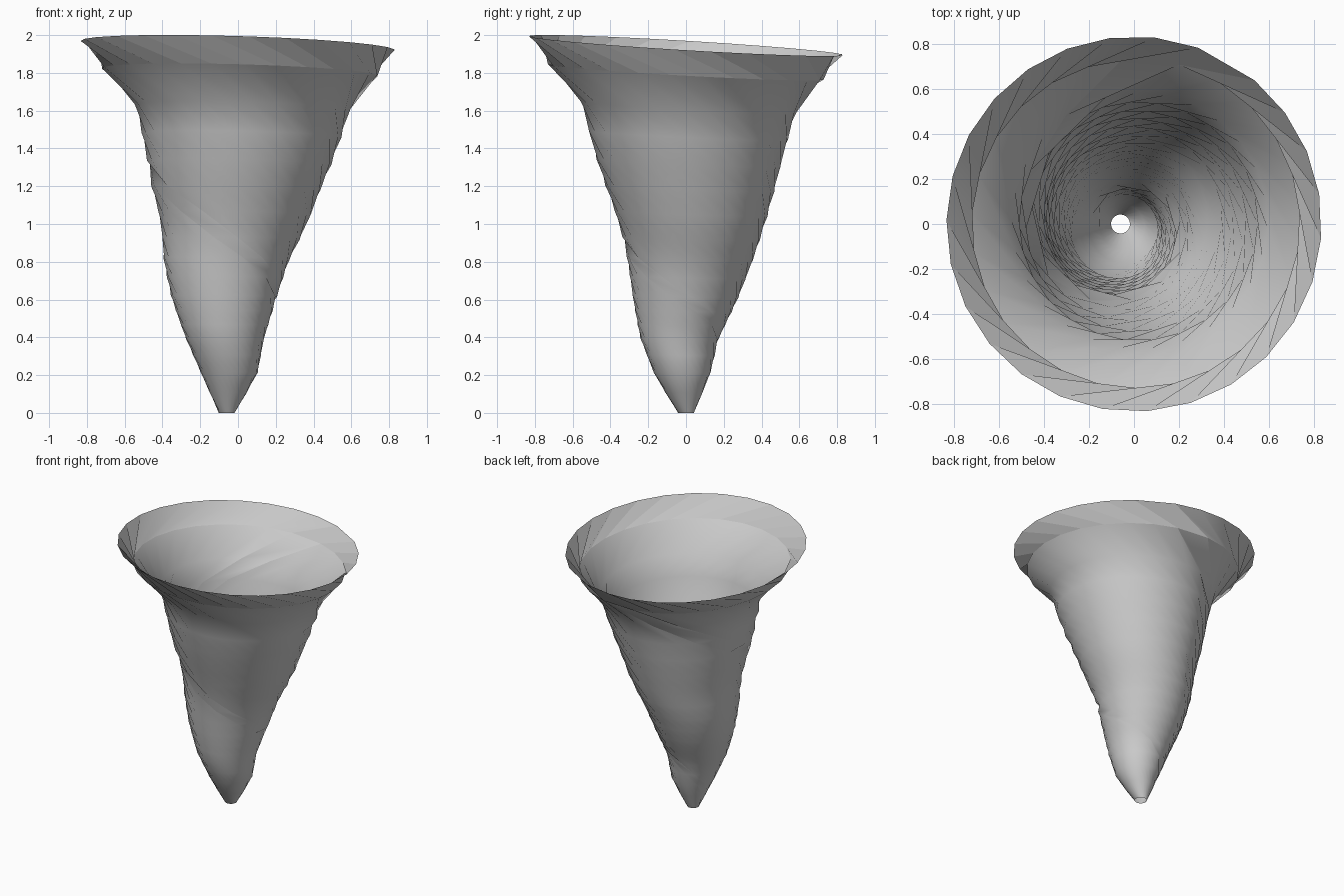
import bpy
import bmesh
import math

if "Cube" in bpy.data.objects:
    bpy.data.objects.remove(bpy.data.objects["Cube"])

SIDES = 26
SEAM = math.radians(20)      # width of the seam strip
STEPS = 16                   # body rings, evenly spaced in twist
TOP = 1.945

# Funnel profile: height, centre x, centre y, radius
PROFILE = [
    (0.0, -0.06, 0.0, 0.042),
    (0.2, -0.045, -0.02, 0.147),
    (0.4, -0.07, -0.035, 0.21),
    (0.6, -0.075, -0.005, 0.277),
    (0.8, -0.065, 0.02, 0.33),
    (1.0, -0.02, 0.03, 0.387),
    (1.2, -0.01, 0.02, 0.452),
    (1.4, 0.015, 0.01, 0.512),
    (1.6, 0.025, 0.015, 0.562),
    (1.68, 0.025, 0.01, 0.6),
    (1.81, 0.01, 0.0, 0.737),
    (TOP, 0.0, 0.0, 0.833),
]
# Seam path: angle in degrees, height
TWIST = [(85, 1.805), (118, 1.6), (180, 1.3), (270, 0.9),
         (360, 0.6), (450, 0.38), (510, 0.2), (565, 0.0)]


def sample(table, key):
    """Linear interpolation in a table sorted by its first column."""
    for a, b in zip(table, table[1:]):
        if key <= b[0] + 1e-6:
            t = (key - a[0]) / (b[0] - a[0])
            return [p + (q - p) * t for p, q in zip(a[1:], b[1:])]
    return list(table[-1][1:])


def make_ring(z, angle):
    """Slightly tilted ring of points, starting and ending at the seam."""
    cx, cy, r = sample(PROFILE, z)
    ring = []
    for i in range(SIDES):
        a = math.radians(angle) + SEAM / 2 + (math.tau - SEAM) * i / (SIDES - 1)
        dx, dy = r * math.cos(a), r * math.sin(a)
        tilt = -(0.06 * dy + 0.03 * dx) * z / TOP
        ring.append((cx + dx, cy + dy, z + tilt))
    return ring


# Twisted rings from the foot up, then the rim
rings = []
for k in range(STEPS + 1):
    angle = 565 + (85 - 565) * k / STEPS
    rings.append(make_ring(sample(TWIST, angle)[0], angle))
rings.append(make_ring(TOP, 60))

bm = bmesh.new()


def add_strip(low, high, outward):
    """Quads between two rows of points; own vertices keep its border crisp."""
    for i in range(len(low) - 1):
        corners = [low[i], high[i], high[i + 1], low[i + 1]]
        if outward:
            corners.reverse()
        bm.faces.new([bm.verts.new(c) for c in corners])


def weld(start):
    """Join the points of the patch just added."""
    bm.verts.ensure_lookup_table()
    bmesh.ops.remove_doubles(bm, verts=bm.verts[start:], dist=0.0001)


# Body faces inward, lip faces outward, the seam strip is reversed in both
body, lip = rings[:-1], rings[-2:]
for patch, outward in ((body, False), (lip, True)):
    start = len(bm.verts)
    for low, high in zip(patch, patch[1:]):
        add_strip(low, high, outward)
    weld(start)
    start = len(bm.verts)
    for low, high in zip(patch, patch[1:]):
        add_strip([low[-1], low[0]], [high[-1], high[0]], not outward)
    weld(start)

mesh = bpy.data.meshes.new("whirlwind_funnel")
bm.to_mesh(mesh)
bm.free()
funnel = bpy.data.objects.new("whirlwind_funnel", mesh)
bpy.context.collection.objects.link(funnel)

# Smooth shading
bpy.context.view_layer.objects.active = funnel
funnel.select_set(True)
bpy.ops.object.shade_smooth_by_angle(angle=math.radians(60))
